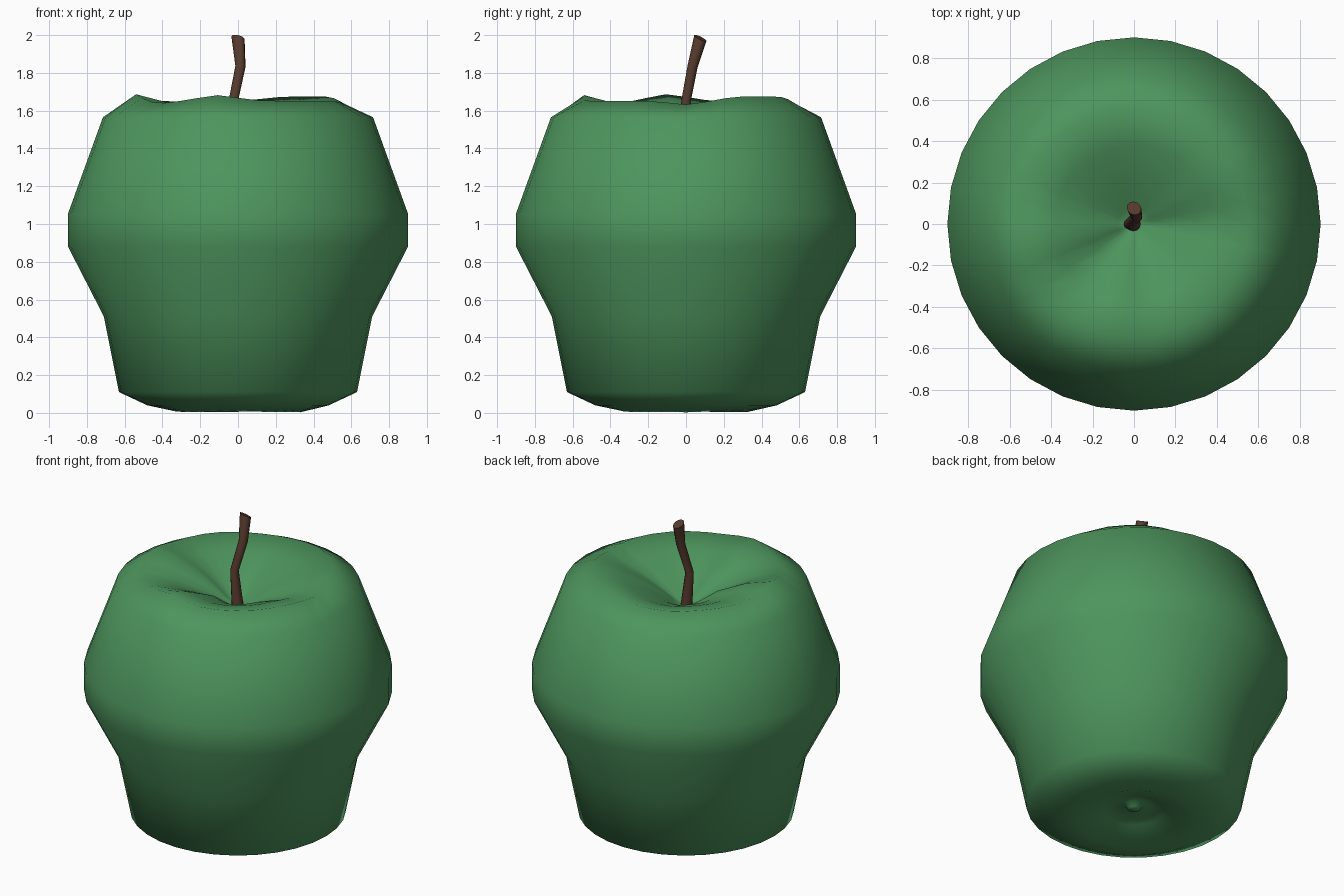
import bpy, bmesh, math
from mathutils import Vector

if "Cube" in bpy.data.objects:
    bpy.data.objects.remove(bpy.data.objects["Cube"])

SEGS = 32


def make_object(name, rings, color, angle):
    """Loft a list of rings (a single-point ring closes to a tip) into a smooth mesh."""
    bm = bmesh.new()
    loops = [[bm.verts.new(p) for p in ring] for ring in rings]
    for a, b in zip(loops, loops[1:]):
        n = max(len(a), len(b))
        for i in range(n):
            j = (i + 1) % n
            if len(a) == 1:
                bm.faces.new((a[0], b[j], b[i]))
            elif len(b) == 1:
                bm.faces.new((a[i], a[j], b[0]))
            else:
                bm.faces.new((a[i], a[j], b[j], b[i]))
    for end in (loops[0], loops[-1]):
        if len(end) > 2:
            bm.faces.new(end)
    bmesh.ops.recalc_face_normals(bm, faces=bm.faces[:])
    mesh = bpy.data.meshes.new(name)
    bm.to_mesh(mesh)
    bm.free()
    obj = bpy.data.objects.new(name, mesh)
    bpy.context.collection.objects.link(obj)
    mat = bpy.data.materials.new(name + "_colour")
    mat.diffuse_color = color
    mat.use_nodes = True
    mat.node_tree.nodes["Principled BSDF"].inputs["Base Color"].default_value = mat.diffuse_color
    mesh.materials.append(mat)
    bpy.context.view_layer.objects.active = obj
    obj.select_set(True)
    bpy.ops.object.shade_smooth_by_angle(angle=math.radians(angle))
    obj.select_set(False)
    return obj


# Uneven lobes around the crown: (direction in degrees, half width, height)
LOBES = [(190, 14, 0.035), (259, 14, 0.03), (32, 16, 0.02),
         (60, 20, 0.022), (0, 12, -0.02), (222, 12, -0.012), (110, 18, -0.008)]


def lobe(deg):
    total = 0
    for centre, width, height in LOBES:
        d = (deg - centre + 180) % 360 - 180
        total += height * math.exp(-(d / width) ** 2)
    return total


# Body profile: (radius, height, amount of lobe unevenness)
PROFILE = [(0, 0.07, 0), (0.035, 0.075, 0), (0.055, 0.105, 0), (0.17, 0.065, 0),
           (0.33, 0.006, 0.15), (0.48, 0.04, 0), (0.63, 0.11, 0), (0.71, 0.51, 0),
           (0.90, 0.88, 0), (0.90, 1.055, 0), (0.715, 1.565, 0), (0.55, 1.652, 1),
           (0.38, 1.605, 1.1), (0.20, 1.53, 0.9), (0.08, 1.46, 0.3), (0, 1.42, 0)]

rings = []
for r, z, amount in PROFILE:
    if r == 0:
        rings.append([(0, 0, z)])
        continue
    ring = []
    for i in range(SEGS):
        a = math.tau * i / SEGS
        ring.append((r * math.cos(a), r * math.sin(a),
                     z + amount * lobe(math.degrees(a))))
    rings.append(ring)
make_object("apple_body", rings, (0.075, 0.30, 0.11, 1), 180)

# Bent stem: (centre, radius), each section square to the path
PATH = [((0.0, 0.0, 1.40), 0.036), ((-0.025, 0.0, 1.65), 0.025),
        ((0.013, 0.035, 1.835), 0.027), ((0.0, 0.076, 1.984), 0.036)]
points = [Vector(p) for p, r in PATH]
rings = []
for i, (p, r) in enumerate(PATH):
    t = (points[min(i + 1, 3)] - points[max(i - 1, 0)]).normalized()
    if i == 3:
        t = Vector((0.25, 0.5, 1)).normalized()
    u = Vector((0, 1, 0)).cross(t).normalized()
    v = t.cross(u)
    rings.append([points[i] + r * (math.cos(math.tau * k / 12) * u
                                   + math.sin(math.tau * k / 12) * v)
                  for k in range(12)])
make_object("stem", rings, (0.10, 0.045, 0.028, 1), 50)
